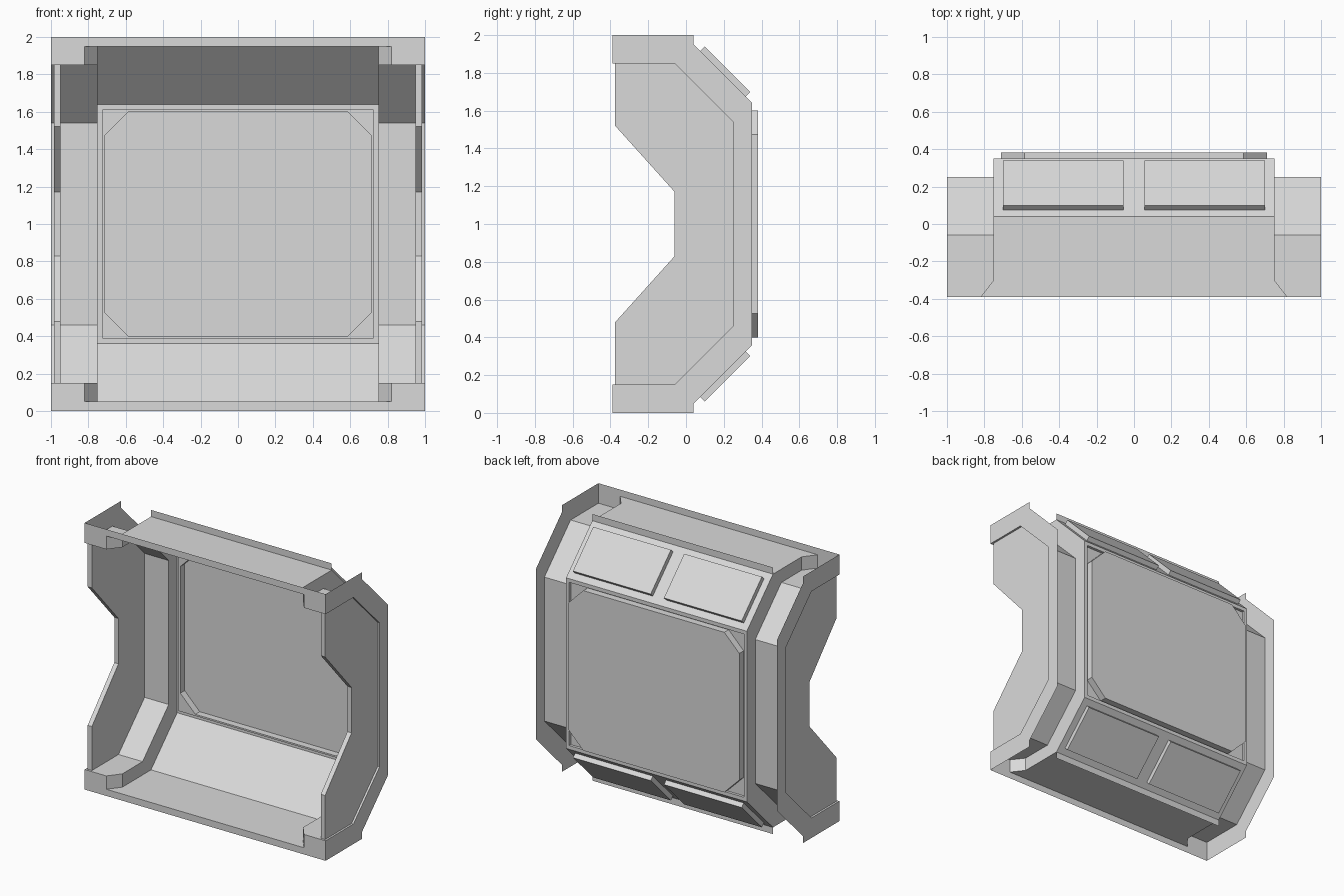
import bpy
import bmesh

default = bpy.data.objects.get("Cube")
if default:
    bpy.data.objects.remove(default)

grey = bpy.data.materials.new("light_grey")
grey.use_nodes = True
COLOUR = (0.7, 0.7, 0.7, 1)
grey.diffuse_color = COLOUR
grey.node_tree.nodes["Principled BSDF"].inputs["Base Color"].default_value = COLOUR

FRONT = -0.39
CENTRE, SIDE, MOUTH = 0.75, 1.0, 0.82      # half widths
LIP = -0.3                                 # where the mouth chamfer ends

# Lower halves of the two bay sections as (y, z); upper halves are mirrored
DEEP = [(LIP, 0.05), (0.04, 0.05), (0.35, 0.36)]
SHALLOW = [(LIP, 0.15), (-0.06, 0.15), (0.25, 0.46)]


def full(half):
    return half + [(y, 2 - z) for y, z in reversed(half)]


def build(name, polys, mirror_x=False, mirror_z=False, solid=False):
    """Make an object from polygons, copied across x = 0 and z = 1."""
    bm = bmesh.new()
    for sx in (1, -1) if mirror_x else (1,):
        for sz in (1, -1) if mirror_z else (1,):
            for poly in polys:
                pts = [(sx * x, y, z if sz > 0 else 2 - z) for x, y, z in poly]
                if sx * sz < 0:
                    pts.reverse()
                bm.faces.new([bm.verts.new(p) for p in pts])
    bmesh.ops.remove_doubles(bm, verts=bm.verts, dist=0.0005)
    if solid:
        bmesh.ops.recalc_face_normals(bm, faces=bm.faces)
    mesh = bpy.data.meshes.new(name)
    bm.to_mesh(mesh)
    bm.free()
    mesh.materials.append(grey)
    obj = bpy.data.objects.new(name, mesh)
    bpy.context.collection.objects.link(obj)
    return obj


def bridge(a, b, closed=False):
    """Quads between two equally long point rows."""
    n = len(a)
    return [[a[i], a[(i + 1) % n], b[(i + 1) % n], b[i]]
            for i in range(n if closed else n - 1)]


def at_x(x, section):
    return [(x, y, z) for y, z in section]


def prism(section, x0, x1):
    a, b = at_x(x0, section), at_x(x1, section)
    return [a, b[::-1]] + bridge(a, b, True)


# Central floor and ceiling with flared mouth, and the sloped panels
half_floor = [(MOUTH, FRONT), (CENTRE, LIP), (CENTRE, 0.04)]
floor = half_floor + [(-x, y) for x, y in reversed(half_floor)]
build("floor_and_ceiling", [[(x, y, 0.05) for x, y in floor]], mirror_z=True)
build("sloped_walls", bridge(at_x(CENTRE, DEEP[1:]), at_x(-CENTRE, DEEP[1:])),
      mirror_z=True)

# Side bays: ledge, slopes and upright
ledge = [(SIDE, FRONT), (MOUTH, FRONT), (CENTRE, LIP), (CENTRE, -0.06), (SIDE, -0.06)]
build("side_ledges", [[(x, y, 0.15) for x, y in ledge]], True, True)
bay = full(SHALLOW)[1:-1]
build("side_bays", bridge(at_x(SIDE, bay), at_x(CENTRE, bay)), True)

# Step walls joining the deep centre to the shallow sides
build("step_walls", bridge(at_x(CENTRE, full(DEEP)), at_x(CENTRE, full(SHALLOW))), True)
build("mouth_chamfers", [[(MOUTH, FRONT, 0.05), (CENTRE, LIP, 0.05),
                          (CENTRE, LIP, 0.15), (MOUTH, FRONT, 0.15)]], True, True)

# Thin end flanges
foot = [(FRONT, 0), (0.04, 0), DEEP[1], SHALLOW[1], (FRONT, 0.15)]
build("end_flange_feet", [at_x(SIDE, foot)], True, True)
build("end_flanges", bridge(at_x(SIDE, full(DEEP)[1:-1]), at_x(SIDE, bay)), True)

# Front rims and the narrow rear strips
half_rim = [(SIDE, 0), (SIDE, 0.15), (MOUTH, 0.15), (MOUTH, 0.05)]
rim = half_rim + [(-x, z) for x, z in reversed(half_rim)]
build("front_rims", [[(x, FRONT, z) for x, z in rim]], mirror_z=True)
build("rear_strips", [[(CENTRE, 0.04, 0), (-CENTRE, 0.04, 0),
                       (-CENTRE, 0.04, 0.05), (CENTRE, 0.04, 0.05)]], mirror_z=True)

# Notched side plates
notch = [(-0.375, 0.15), (-0.375, 0.48), (-0.06, 0.83)]
plate = SHALLOW[1:] + [(y, 2 - z) for y, z in reversed(SHALLOW[1:])]
plate += [(y, 2 - z) for y, z in notch] + notch[::-1]
build("side_plates", prism(plate, 0.95, 0.985), True, solid=True)

# Raised panels on the outer slopes
slab = [(0.075, 0.085), (0.1, 0.06), (0.34, 0.3), (0.315, 0.325)]
build("slope_panels", prism(slab, 0.055, 0.7), True, True, solid=True)


# Rear window: recessed frame around a raised pane with cut corners
def ring(y, w, h, cut=0):
    corner = [(w, h - cut), (w - cut, h)]
    top = corner + [(-x, z) for x, z in reversed(corner)]
    return [(x, y, 1 + z) for x, z in top + [(-x, -z) for x, z in top]]


rings = [ring(0.35, CENTRE, 0.64), ring(0.35, 0.725, 0.612), ring(0.33, 0.725, 0.612),
         ring(0.33, 0.71, 0.6, 0.125), ring(0.382, 0.71, 0.6, 0.125)]


def distinct(poly):
    return [p for i, p in enumerate(poly) if p != poly[i - 1]]


window = [distinct(q) for a, b in zip(rings, rings[1:]) for q in bridge(a, b, True)]
build("rear_window", [q for q in window if len(q) > 2] + [rings[-1]], solid=True)
